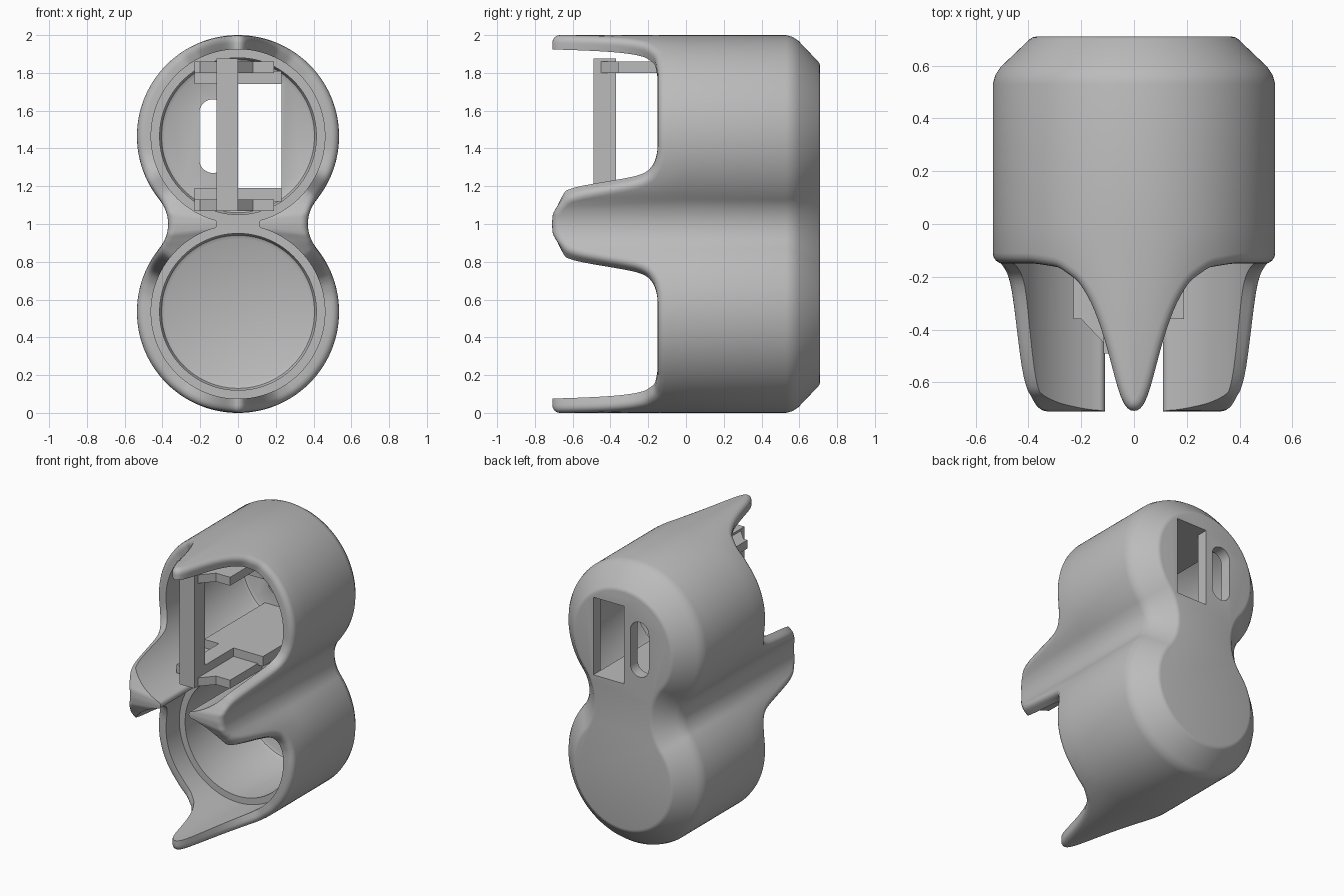
import bpy, bmesh, math
from mathutils import Vector

if "Cube" in bpy.data.objects:
    bpy.data.objects.remove(bpy.data.objects["Cube"])

grey = bpy.data.materials.new("plain grey")
grey.use_nodes = True
grey.diffuse_color = (0.5, 0.5, 0.5, 1)
grey.node_tree.nodes["Principled BSDF"].inputs["Base Color"].default_value = (0.5, 0.5, 0.5, 1)


def loft(name, rings):
    """Closed solid through equal-length rings of points, capped at both ends."""
    bm = bmesh.new()
    rows = [[bm.verts.new(p) for p in ring] for ring in rings]
    n = len(rows[0])
    for a, b in zip(rows, rows[1:]):
        for i in range(n):
            j = (i + 1) % n
            bm.faces.new((a[i], a[j], b[j], b[i]))
    bm.faces.new(rows[0])
    bm.faces.new(rows[-1])
    bmesh.ops.recalc_face_normals(bm, faces=bm.faces)
    mesh = bpy.data.meshes.new(name)
    bm.to_mesh(mesh)
    bm.free()
    mesh.materials.append(grey)
    obj = bpy.data.objects.new(name, mesh)
    bpy.context.collection.objects.link(obj)
    return obj


def box(name, x0, x1, y0, y1, z0, z1):
    return loft(name, [[(x0, y, z0), (x1, y, z0), (x1, y, z1), (x0, y, z1)] for y in (y0, y1)])


def arc(cx, cz, r, a0, a1, n):
    angles = [math.radians(a0 + (a1 - a0) * i / n) for i in range(n + 1)]
    return [Vector((cx + r * math.cos(a), cz + r * math.sin(a))) for a in angles]


def lerp_table(table, v):
    for (a, ya), (b, yb) in zip(table, table[1:]):
        if v <= b:
            return ya + (yb - ya) * (v - a) / (b - a)
    return table[-1][1]


def whole(quarter):
    """Mirror the upper right quarter outline into a full loop."""
    right = quarter + [Vector((p.x, 2 - p.y)) for p in quarter[-2::-1]]
    return right + [Vector((-p.x, p.y)) for p in right[-2:0:-1]]


# Outlines: two joined circles outside, two circles with a narrow neck inside
R, BORE, TUBE, CZ = 0.535, 0.46, 0.415, 1.465
outer = whole(arc(0, CZ, R, 90, -39, 90) + arc(0.573, 1, 0.203, 141, 180, 16)[1:])
inner = whole(arc(0, CZ, BORE, 90, -39, 90) + arc(0, CZ, BORE, -39, -73, 10)[1:]
              + arc(0.135, 1, 0.0253, 90, 180, 6)[1:])
N = len(outer)

# Front edge depth: narrow prongs at top and bottom, broad ones at the waist
end_prong = [(0, -0.71), (0.03, -0.703), (0.06, -0.65), (0.1, -0.5), (0.13, -0.4), (0.17, -0.3),
             (0.22, -0.22), (0.3, -0.165), (0.4, -0.15)]
waist_prong = [(0, -0.71), (0.06, -0.705), (0.1, -0.68), (0.13, -0.64), (0.155, -0.58), (0.19, -0.4),
               (0.22, -0.25), (0.25, -0.2), (0.3, -0.168), (0.36, -0.153), (0.4, -0.15)]


def edge_depth(p):
    dz = abs(p.y - 1)
    end = lerp_table(end_prong, abs(p.x)) if dz > 0.465 else -0.15
    return min(end, lerp_table(waist_prong, dz))


depth = [edge_depth(p) for p in outer]
for _ in range(2):
    depth = [(depth[i - 1] + 2 * depth[i] + depth[(i + 1) % N]) / 4 for i in range(N)]


def sample(values, u):
    i = math.floor(u)
    return values[i % N].lerp(values[(i + 1) % N], u - i)


def rim_ring(angle, r=0.04):
    """Ring on the rounded outer edge of the rim."""
    ring = []
    back, inset = r * (1 - math.sin(angle)), r * (1 - math.cos(angle))
    for i in range(N):
        prev, nxt = i - 1, (i + 1) % N
        span = (outer[nxt] - outer[prev]).length
        slope = Vector((span, depth[nxt] - depth[prev])).normalized()
        u = i - slope.y * back / (span / 2)
        p = sample(outer, u)
        p = p + (inner[i] - p).normalized() * inset
        ring.append((p.x, depth[i] + slope.x * back, p.y))
    return ring


def inset_ring(d, y):
    ring = []
    for i in range(N):
        t = (outer[(i + 1) % N] - outer[i - 1]).normalized()
        p = outer[i] + Vector((t.y, -t.x)) * d
        ring.append((p.x, y, p.y))
    return ring


# Shell with chamfered back, rounded rim and front recess
back = [(0.165, 0.71), (0.15, 0.707), (0.14, 0.7), (0.03, 0.595), (0.01, 0.565), (0, 0.53), (0, 0)]
rings = [inset_ring(d, y) for d, y in back]
rings += [rim_ring(math.radians(a)) for a in (0, 22.5, 45, 67.5, 90)]
rings.append([(p.x, depth[i], p.y) for i, p in enumerate(inner)])
rings.append([(p.x, 0, p.y) for p in inner])
shell = loft("shell", rings)

# Cutters: two round tubes, a rectangular port and a rounded slot
cutters = []
for cz in (CZ, 2 - CZ):
    profile = [(TUBE, -0.05), (TUBE, 0.6), (TUBE - 0.01, 0.62), (TUBE - 0.03, 0.63)]
    cutters.append(loft("tube_cutter", [[(p.x, y, p.y) for p in arc(0, cz, r, 0, 360, 96)[:-1]]
                                        for r, y in profile]))
cutters.append(box("port_cutter", -0.01, 0.23, 0.5, 0.8, 1.19, 1.74))
slot = arc(-0.133, 1.588, 0.072, 0, 180, 16) + arc(-0.133, 1.342, 0.072, 180, 360, 16)
cutters.append(loft("slot_cutter", [[(p.x, y, p.y) for p in slot] for y in (0.5, 0.8)]))
bpy.context.view_layer.objects.active = shell
for c in cutters:
    c.hide_render = True
    mod = shell.modifiers.new("cut", "BOOLEAN")
    mod.operation, mod.solver, mod.object = "DIFFERENCE", "EXACT", c
    bpy.ops.object.modifier_apply(modifier=mod.name)
    bpy.data.objects.remove(c)

# Bracket: upright bar, deep lower beam, angled arms and shelves
box("bracket_bar", -0.115, 0, -0.49, -0.37, 1.07, 1.875)
box("bracket_beam", -0.115, 0, -0.38, 0.64, 1.07, 1.19)
arm = [(-0.23, -0.36), (-0.2, -0.36), (-0.115, -0.45), (0, -0.45), (0.08, -0.36), (0.19, -0.36),
       (0.19, 0.64), (-0.23, 0.64)]
for side, z0, z1 in (("upper", 1.8, 1.86), ("lower", 1.07, 1.13)):
    loft(side + "_arm", [[(x, y, z) for x, y in arm] for z in (z0, z1)])
for side, z0, z1 in (("upper", 1.74, 1.81), ("lower", 1.12, 1.19)):
    box(side + "_shelf", -0.23, 0.23, -0.05, 0.64, z0, z1)

# Smooth shading on the shell with sharp edges kept
bpy.ops.object.select_all(action="DESELECT")
shell.select_set(True)
bpy.context.view_layer.objects.active = shell
bpy.ops.object.shade_smooth_by_angle(angle=math.radians(35))
